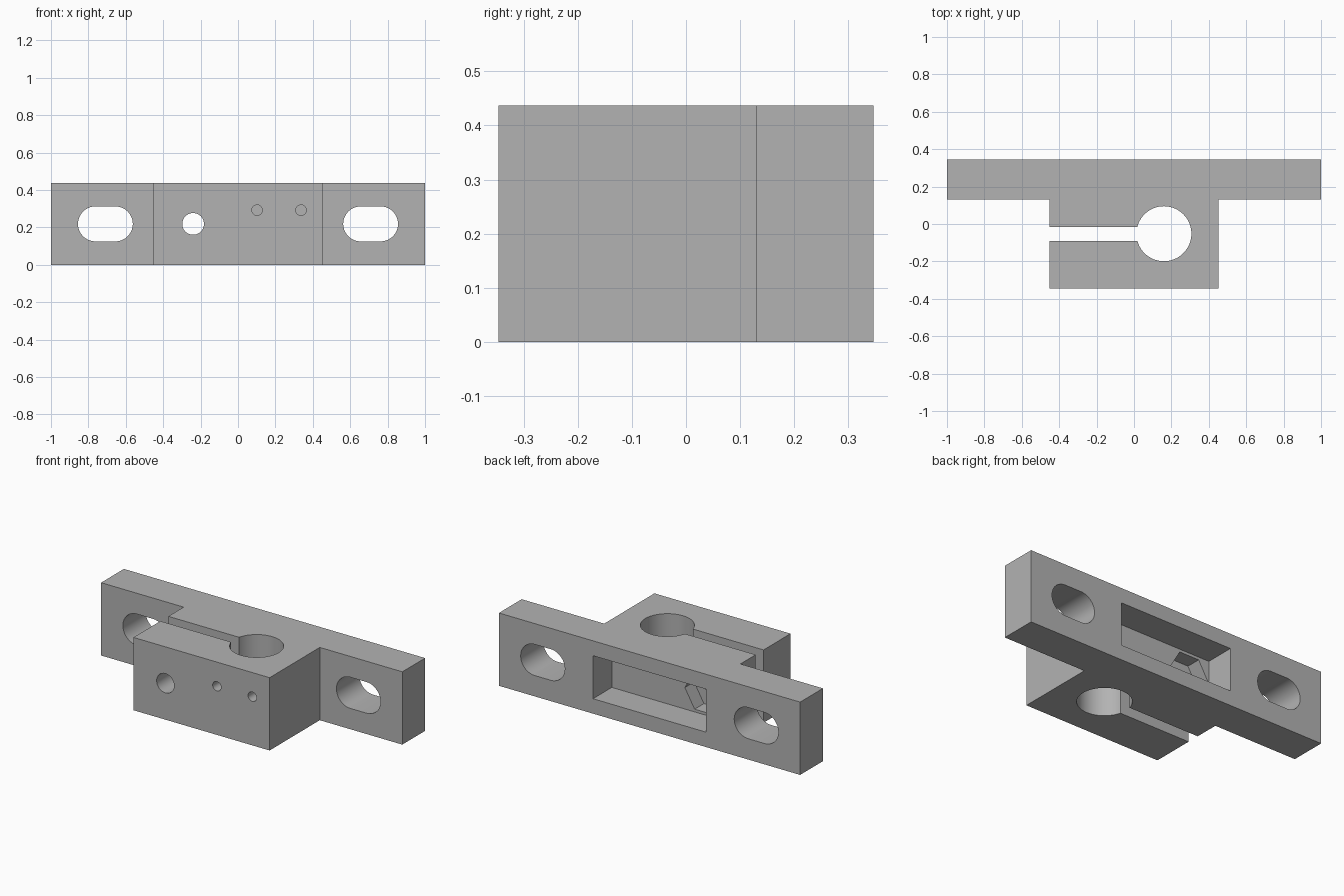
import bpy, bmesh
from math import pi, cos, sin
from mathutils import Vector

if "Cube" in bpy.data.objects:
    bpy.data.objects.remove(bpy.data.objects["Cube"], do_unlink=True)

HEIGHT = 0.437
MID = HEIGHT / 2
FRONT, BACK = -0.346, 0.346

grey = bpy.data.materials.new("plain grey")
grey.use_nodes = True
grey.diffuse_color = (0.45, 0.45, 0.45, 1)
grey.node_tree.nodes["Principled BSDF"].inputs["Base Color"].default_value = grey.diffuse_color


def prism(name, points, direction):
    """Extrude a closed loop of 3D points along a direction."""
    bm = bmesh.new()
    face = bm.faces.new([bm.verts.new(p) for p in points])
    top = bmesh.ops.extrude_face_region(bm, geom=[face])["geom"]
    moved = [v for v in top if isinstance(v, bmesh.types.BMVert)]
    bmesh.ops.translate(bm, verts=moved, vec=Vector(direction))
    bmesh.ops.recalc_face_normals(bm, faces=bm.faces)
    mesh = bpy.data.meshes.new(name)
    bm.to_mesh(mesh)
    bm.free()
    mesh.materials.append(grey)
    obj = bpy.data.objects.new(name, mesh)
    bpy.context.collection.objects.link(obj)
    return obj


def ring(r, sides, stretch=0.0):
    """Circle points, pulled apart sideways into a rounded slot if stretched."""
    pts = []
    for i in range(sides):
        a = 2 * pi * (i + 0.5 * (stretch > 0)) / sides
        side = stretch if cos(a) > 0 else -stretch
        pts.append((r * cos(a) + side, r * sin(a)))
    return pts


def front_cutter(name, x, z, outline, y0, y1):
    """Cutter running along y from y0 to y1."""
    return prism(name, [(x + u, y0, z + v) for u, v in outline], (0, y1 - y0, 0))


# T-shaped body with the clamp slit open to the right
half = [(-1, BACK), (-1, 0.13), (-0.452, 0.13), (-0.452, -0.015), (0.12, -0.015),
        (0.12, -0.09), (-0.452, -0.09), (-0.452, FRONT), (0.452, FRONT),
        (0.452, 0.13), (1, 0.13), (1, BACK)]
body = prism("clamp_bracket", [(x, y, 0) for x, y in half], (0, 0, HEIGHT))

# Vertical bore for the rod
cutters = [prism("rod_bore", [(0.16 + u, -0.052 + v, -0.1) for u, v in ring(0.147, 64)],
                 (0, 0, HEIGHT + 0.2))]

# Mounting slots in both wings
for side in (-1, 1):
    cutters.append(front_cutter("mounting_slot", side * 0.709, MID,
                                ring(0.0935, 64, 0.053), 0, 0.5))

# Rectangular pocket in the back
w, h = 0.375, 0.129
cutters.append(front_cutter("back_pocket", 0, MID,
                            [(-w, -h), (w, -h), (w, h), (-w, h)], 0.168, 0.5))

# Clamp screw hole with its hexagonal nut trap
cutters.append(front_cutter("nut_trap", -0.24, MID, ring(0.13, 6), 0.08, 0.25))
cutters.append(front_cutter("screw_hole", -0.24, MID, ring(0.058, 48), -0.5, 0.3))

# Two small blind holes in the front
for x in (0.102, 0.337):
    cutters.append(front_cutter("pilot_hole", x, 0.292, ring(0.028, 32), -0.5, -0.22))

# Cut everything, then remove the cutters
bpy.context.view_layer.objects.active = body
body.select_set(True)
for cutter in cutters:
    cutter.hide_render = True
    mod = body.modifiers.new("cut", "BOOLEAN")
    mod.operation = "DIFFERENCE"
    mod.solver = "EXACT"
    mod.object = cutter
    bpy.ops.object.modifier_apply(modifier=mod.name)
    bpy.data.objects.remove(cutter, do_unlink=True)

bpy.ops.object.shade_smooth_by_angle(angle=pi / 6)
